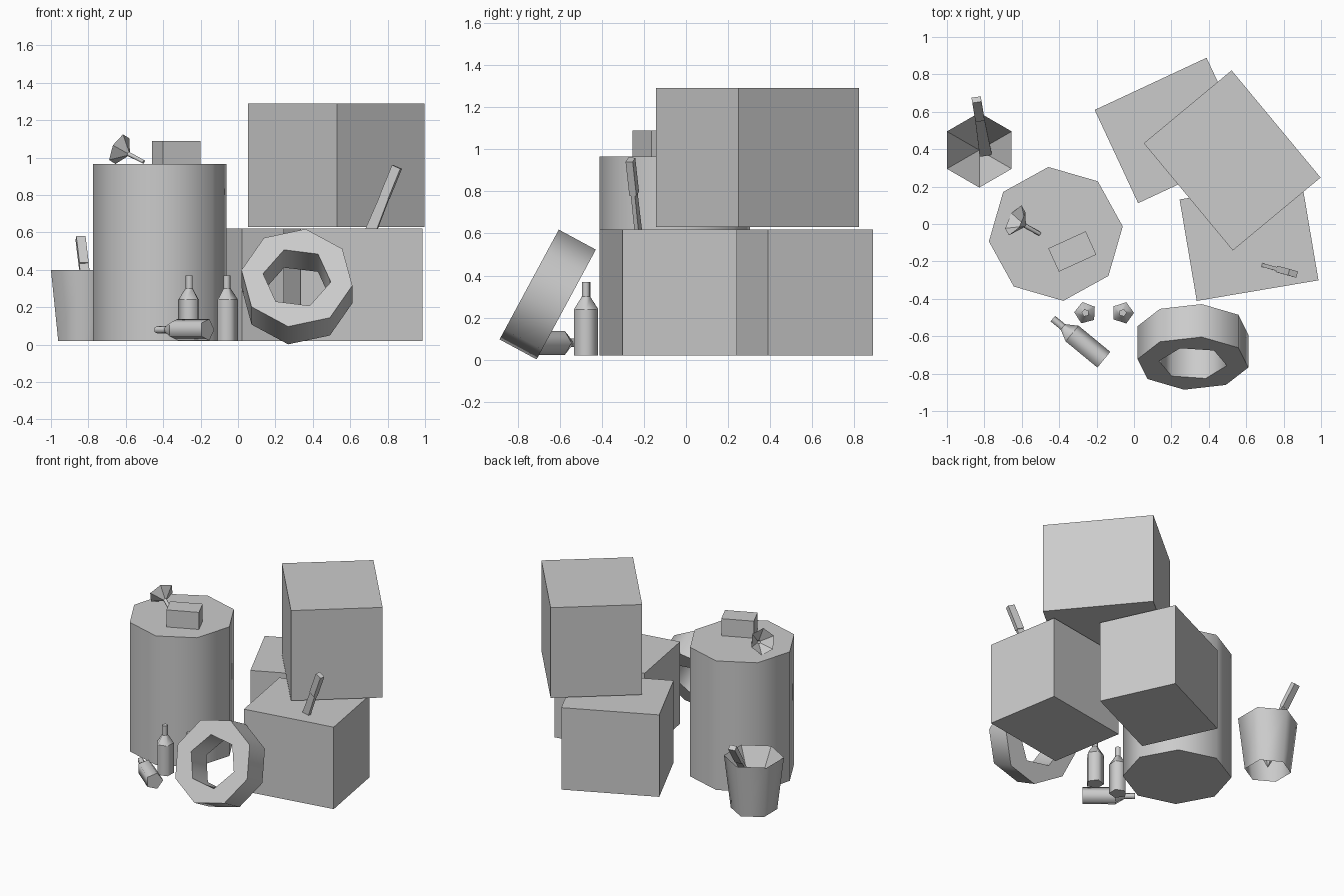
import bpy, bmesh
from math import radians, cos, sin, pi
from mathutils import Matrix, Vector

cube = bpy.data.objects.get("Cube")
if cube:
    bpy.data.objects.remove(cube)

grey = bpy.data.materials.new("plain grey")
grey.use_nodes = True
colour = (0.6, 0.6, 0.6, 1)
grey.diffuse_color = colour
grey.node_tree.nodes["Principled BSDF"].inputs["Base Color"].default_value = colour


def finish(name, bm, matrix):
    mesh = bpy.data.meshes.new(name)
    bm.to_mesh(mesh)
    bm.free()
    mesh.materials.append(grey)
    obj = bpy.data.objects.new(name, mesh)
    obj.matrix_world = matrix
    bpy.context.collection.objects.link(obj)
    return obj


def place(x, y, z=0, turn=0):
    return Matrix.Translation((x, y, z)) @ Matrix.Rotation(radians(turn), 4, 'Z')


def aim(origin, axis, side):
    """Frame whose z runs along axis and whose x lies nearest to side."""
    z = Vector(axis).normalized()
    y = z.cross(Vector(side)).normalized()
    x = y.cross(z)
    frame = Matrix((x, y, z)).transposed().to_4x4()
    return Matrix.Translation(origin) @ frame


def circle(bm, r, z, sides, turn=0):
    return [bm.verts.new((r * cos(radians(turn) + 2 * pi * i / sides),
                          r * sin(radians(turn) + 2 * pi * i / sides), z))
            for i in range(sides)]


def wall(bm, low, high, smooth=True):
    """Band between two rings; its rims stay sharp."""
    n = len(low)
    for i in range(n):
        j = (i + 1) % n
        if len(high) == 1:
            f = bm.faces.new((low[i], low[j], high[0]))
        else:
            f = bm.faces.new((low[i], low[j], high[j], high[i]))
        f.smooth = smooth
    for ring in (low, high):
        for i in range(len(ring)):
            e = bm.edges.get((ring[i], ring[(i + 1) % n])) if len(ring) > 1 else None
            if e:
                e.smooth = False


def lathe(name, profile, sides, matrix, turn=0, flat=(), bottom=True, top=True):
    bm = bmesh.new()
    rings = [circle(bm, r, z, sides if r else 1, turn) for r, z in profile]
    for k in range(len(rings) - 1):
        wall(bm, rings[k], rings[k + 1], k not in flat)
    if bottom:
        bm.faces.new(rings[0][::-1])
    if top:
        bm.faces.new(rings[-1])
    return finish(name, bm, matrix)


def box(name, size, matrix, taper=1):
    """Box standing on its own origin; taper scales the top width."""
    bm = bmesh.new()
    bmesh.ops.create_cube(bm, size=1)
    for v in bm.verts:
        if v.co.z > 0:
            v.co.x *= taper
        v.co = Vector((v.co.x * size[0], v.co.y * size[1], (v.co.z + 0.5) * size[2]))
    return finish(name, bm, matrix)


# Crates and the small block
box("front_crate", (0.66, 0.55, 0.60), place(0.615, -0.085, 0.02, 9.6))
box("back_crate", (0.66, 0.55, 0.60), place(0.205, 0.50, 0.02, 25))
box("top_crate", (0.61, 0.745, 0.66), place(0.525, 0.34, 0.63, 39.7))
box("small_block", (0.22, 0.137, 0.125), place(-0.33, -0.147, 0.965, 24.5))

# Drum
lathe("drum", [(0.36, 0.02), (0.36, 0.965)], 8, place(-0.418, -0.053), turn=6.4)

# Bucket with a pointed inside, open underneath
lathe("bucket", [(0.155, 0.02), (0.20, 0.40), (0, 0.045)], 6, place(-0.827, 0.395),
      turn=30, flat=(1,), bottom=False, top=False)

# Bottles: two standing, one lying
bottle = [(0.06, 0), (0.06, 0.22), (0.021, 0.28), (0.021, 0.35)]
lathe("left_bottle", bottle, 5, place(-0.06, -0.475, 0.02))
lathe("right_bottle", bottle, 5, place(-0.26, -0.475, 0.02, 33))
lathe("lying_bottle", bottle, 5,
      aim((-0.165, -0.73, 0.08), (-0.77, 0.635, 0), (0, 0, 1)), turn=18)

# Funnel tipped over on the drum
funnel = aim((-0.635, 0.02, 1.045), (0.79, -0.44, -0.41), (0, 0, 1))
lathe("funnel", [(0.09, 0), (0.013, 0.062), (0.011, 0.165)], 6, funnel,
      turn=15, flat=(0,), bottom=False)


# Scrapers: flat blade with a boxy handle, measured from the handle end
def scraper(name, end, axis, side):
    axis = Vector(axis).normalized()
    root = Vector(end) - axis * 0.5
    box(name + "_blade", (0.066, 0.02, 0.33), aim(root, axis, side), taper=0.75)
    box(name + "_handle", (0.05, 0.035, 0.175), aim(root + axis * 0.325, axis, side))


scraper("crate_scraper", (0.85, -0.264, 0.95), (0.137, -0.037, 0.335), (1, -0.28, 0))
scraper("bucket_scraper", (-0.842, 0.665, 0.57), (-0.02, 0.12, 0.165), (1, 0.15, 0))

# Leaning ring: eight-sided outside, six-sided hole
bm = bmesh.new()
outer = [circle(bm, 0.30, z, 8, 81) for z in (-0.1, 0.1)]
inner = [circle(bm, 0.183, z, 6, 52) for z in (-0.1, 0.1)]
wall(bm, outer[0], outer[1])
wall(bm, inner[1], inner[0])
for k, facing in ((0, -1), (1, 1)):
    rim = [bm.edges.get((r[i], r[(i + 1) % len(r)]))
           for r in (outer[k], inner[k]) for i in range(len(r))]
    bmesh.ops.triangle_fill(bm, edges=rim, use_beauty=True, normal=(0, 0, facing))
bmesh.ops.recalc_face_normals(bm, faces=bm.faces)
finish("leaning_ring", bm, aim((0.315, -0.657, 0.31), (0, -0.88, 0.475), (1, 0, 0)))
